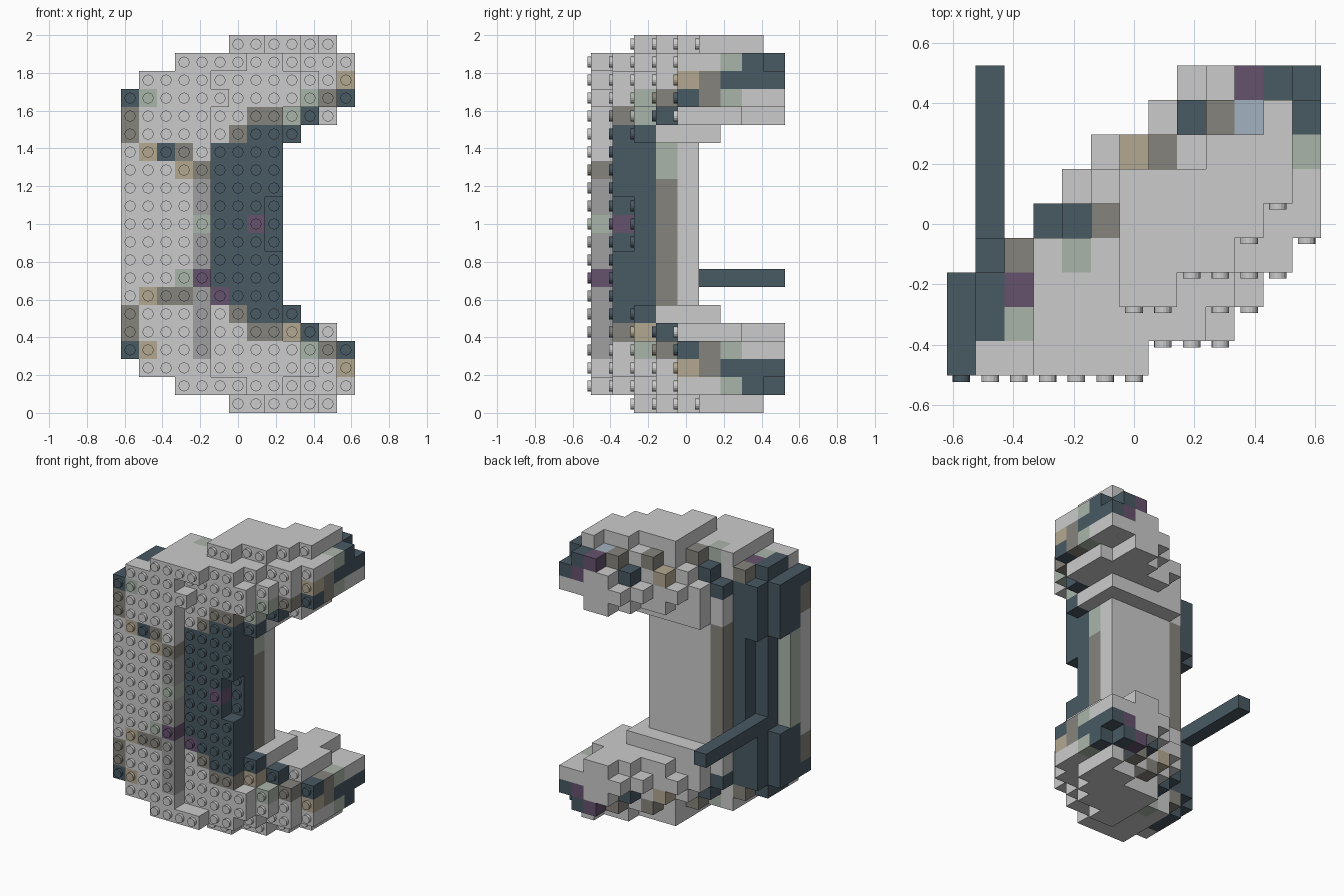
import bpy, bmesh
from mathutils import Matrix, Vector

if "Cube" in bpy.data.objects:
    bpy.data.objects.remove(bpy.data.objects["Cube"])

PX, PY = 2 / 21, 0.114          # brick pitch across and in depth
X0, Y0 = -13 * PX / 2, -0.502   # corner of the brick grid

COLOURS = {
    "grey": (0.8, 0.8, 0.8, 1),
    "slate": (0.065, 0.10, 0.125, 1), "brown": (0.24, 0.23, 0.20, 1),
    "tan": (0.45, 0.39, 0.28, 1), "green": (0.40, 0.46, 0.40, 1),
    "purple": (0.13, 0.085, 0.155, 1), "blue": (0.36, 0.44, 0.52, 1),
    "dark_grey": (0.35, 0.35, 0.35, 1),
}

# Shape rules; d is the distance of a row from the middle row
ROW_LEFT = {10: 6, 9: 3, 8: 1}                       # outer curve of the ring
ROW_RIGHT = {10: 11, 9: 12, 8: 12, 7: 12, 6: 11, 5: 9}   # arm tips, else 8
FRONT_INSET = {10: 3, 9: 1, 6: 1, 5: 1, 1: 2, 0: 2}  # front face steps
BACK_STEP = [0, 0, 0, 1, 3, 4, 5, 7, 8]              # diagonal back face
BACK_INSET = {10: 2, 9: 2, 8: 1}


def right_end(j, d):
    if j == 0:
        return 6 if d == 9 else 4
    row = ROW_RIGHT.get(d, 8)
    if (d == 6 and j >= 7) or (d == 9 and j == 8):
        row -= 1
    return min(row, 8 + j - FRONT_INSET.get(d, 0) + (d >= 9 and j > 2))


def left_end(j, d):
    back = 0
    if j > 2:
        back = BACK_STEP[j] + BACK_INSET.get(d, 0)
    if d <= 3 and j in (2, 3):
        back += 1
    if (d == 6 and j >= 6):
        back += 1
    if d == 10 and j >= 6:
        back += 2
    return max(back, ROW_LEFT.get(d, 0))


def span(j, d):
    deepest = 4 if d <= 4 else {5: 5, 10: 7}.get(d, 8)
    if j > deepest or (d == 10 and j < 2):
        return range(0)
    return range(left_end(j, d), right_end(j, d) + 1)


# Accent bricks mirrored up and down: (column, layer, distance)
MIRRORED = {
    "slate": [(0, 0, 7), (10, 3, 6), (12, 4, 7), (12, 7, 9), (11, 8, 9),
              (3, 4, 7), (4, 4, 8), (8, 7, 8)],
    "brown": [(6, 1, 5), (11, 3, 7), (12, 5, 8), (12, 5, 7), (2, 3, 8),
              (5, 4, 9), (7, 6, 9), (9, 7, 9)],
    "tan": [(12, 4, 8), (6, 6, 8)],
    "green": [(9, 2, 6), (10, 2, 7), (12, 6, 7), (12, 6, 9), (2, 1, 8), (4, 3, 9)],
    "purple": [(2, 2, 8), (10, 8, 9), (11, 8, 8)],
    "blue": [(10, 7, 9)],
}
# Single accent bricks: (column, layer, row)
SINGLE = {
    "slate": [(2, 0, 14)],
    "brown": [(3, 0, 14), (4, 0, 13), (2, 0, 6), (3, 0, 6)],
    "tan": [(1, 0, 14), (3, 0, 13), (1, 0, 6), (1, 0, 3), (9, 2, 4)],
    "green": [(1, 0, 17), (4, 0, 10), (3, 0, 7), (8, 3, 14), (8, 3, 13)],
    "purple": [(7, 1, 10), (4, 0, 7), (5, 1, 6)],
}
accents = {}
for col, cells in MIRRORED.items():
    for i, j, d in cells:
        accents[i, j, 10 + d] = accents[i, j, 10 - d] = col
for col, cells in SINGLE.items():
    accents.update({c: col for c in cells})


def colour(i, j, k):
    d = abs(k - 10)
    if (i, j, k) in accents:
        return accents[i, j, k]
    # dark inner front panel and its lip
    if (d <= 4 and 5 <= i <= 8 and j in (1, 2)) or (d == 5 and j in (1, 2) and i == j + 7) \
            or (d == 5 and j == 1 and i == 7):
        return "slate"
    if i == 12 and d == 8 and j >= 6:
        return "slate"                       # arm tips
    if i == 4 and j == 0 and 3 <= k <= 13:
        return "dark_grey"                   # edge of the front plate
    if i == 0 and j == 1 and d <= 3:
        return "green"
    if (i <= 1 and j == 2) or (i == 0 and j == 1) or (i <= 2 and j == 3) or (i == j == 1 and d == 8):
        return "slate"                       # dark outer back
    if (i == 0 and d in (5, 6)) or (d == 6 and j == 1 and i in (7, 8)):
        return "brown"
    if (i == 8 and j == 3 and d <= 4) or (i == 3 and j == 4 and d <= 4):
        return "brown"
    return "grey"


filled = {(i, j, k): colour(i, j, k)
          for j in range(9) for k in range(21) for i in span(j, abs(k - 10))}
filled[5, 0, 17] = "grey"

mats = {}
for name, rgba in COLOURS.items():
    mats[name] = bpy.data.materials.new(name)
    mats[name].diffuse_color = rgba
SLOTS = list(mats)


def paint(verts, col):
    for f in {f for v in verts for f in v.link_faces}:
        f.material_index = SLOTS.index(col)


def box(bm, i0, i1, j0, j1, k0, k1, col):
    lo = Vector((X0 + i0 * PX, Y0 + j0 * PY, k0 * PX))
    hi = Vector((X0 + (i1 + 1) * PX, Y0 + (j1 + 1) * PY, (k1 + 1) * PX))
    m = Matrix.Translation((lo + hi) / 2) @ Matrix.Diagonal((*(hi - lo), 1))
    paint(bmesh.ops.create_cube(bm, size=1, matrix=m)["verts"], col)


def stud(bm, i, j, k, col):
    m = Matrix.Translation((X0 + (i + .5) * PX, Y0 + j * PY - 0.01, (k + .5) * PX))
    m = m @ Matrix.Rotation(1.5707963, 4, 'X')
    paint(bmesh.ops.create_cone(bm, cap_ends=True, segments=16, radius1=0.029,
                                radius2=0.029, depth=0.021, matrix=m)["verts"], col)


def finish(bm, name):
    me = bpy.data.meshes.new(name)
    bm.to_mesh(me)
    bm.free()
    for s in SLOTS:
        me.materials.append(mats[s])
    bpy.context.collection.objects.link(bpy.data.objects.new(name, me))


# Upright brick layers, merging equal neighbours into larger blocks
for j in range(9):
    bm = bmesh.new()
    open_runs = {}
    for k in range(22):
        runs, i = set(), 0
        while i < 13:
            c, s = filled.get((i, j, k)), i
            while i < 13 and filled.get((i, j, k)) == c:
                i += 1
            if c:
                runs.add((s, i - 1, c))
        for r in [r for r in open_runs if r not in runs]:
            box(bm, r[0], r[1], j, j, open_runs.pop(r), k - 1, r[2])
        for r in runs:
            open_runs.setdefault(r, k)
    finish(bm, f"brick_layer_{j + 1}")

# Studs on every brick whose front is uncovered
bm = bmesh.new()
for (i, j, k), c in filled.items():
    if (i, j - 1, k) not in filled:
        stud(bm, i, j, k, c)
finish(bm, "front_studs")

# Rear support bar
bm = bmesh.new()
box(bm, 1, 1, 3, 8, 7, 7, "slate")
finish(bm, "rear_support_bar")

for m in bpy.data.materials:
    if m.users and not m.is_grease_pencil:
        m.use_nodes = True
        m.node_tree.nodes["Principled BSDF"].inputs["Base Color"].default_value = m.diffuse_color
